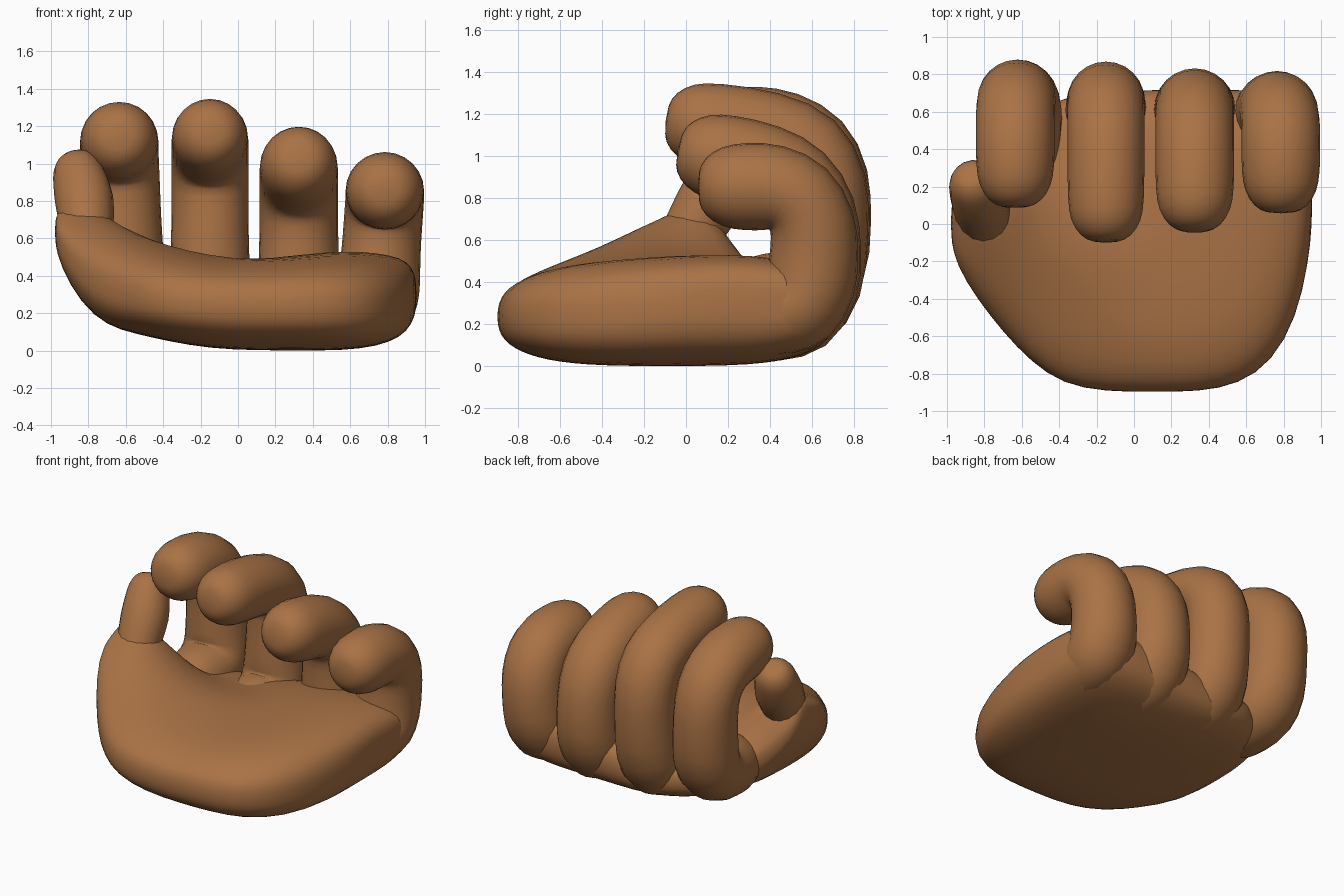
import bpy, bmesh, math
from mathutils import Vector

if "Cube" in bpy.data.objects:
    bpy.data.objects.remove(bpy.data.objects["Cube"])

skin = bpy.data.materials.new("brown skin")
skin.diffuse_color = (0.40, 0.17, 0.06, 1)
skin.use_nodes = True
skin.node_tree.nodes["Principled BSDF"].inputs["Base Color"].default_value = skin.diffuse_color


def loft(name, rings):
    """Skin a list of closed rings, cap the ends and smooth the result."""
    bm = bmesh.new()
    rows = [[bm.verts.new(p) for p in ring] for ring in rings]
    n = len(rows[0])
    for a, b in zip(rows, rows[1:]):
        for i in range(n):
            bm.faces.new((a[i], a[(i + 1) % n], b[(i + 1) % n], b[i]))
    bm.faces.new(rows[0][::-1])
    bm.faces.new(rows[-1])
    bmesh.ops.recalc_face_normals(bm, faces=bm.faces)
    me = bpy.data.meshes.new(name)
    bm.to_mesh(me)
    bm.free()
    me.materials.append(skin)
    ob = bpy.data.objects.new(name, me)
    bpy.context.collection.objects.link(ob)
    mod = ob.modifiers.new("smooth", 'SUBSURF')
    mod.levels = mod.render_levels = 1
    for p in me.polygons:
        p.use_smooth = True
    return ob


def tube(name, path, radii, side=Vector((1, 0, 0)), sides=12):
    """Round limb along a path, with blunt domed ends."""
    pts = [Vector(p) for p in path]
    d0, d1 = (pts[0] - pts[1]).normalized(), (pts[-1] - pts[-2]).normalized()
    dome = [(0.5, 0.92), (0.86, 0.67), (1.02, 0.35)]
    r0, r1 = radii[0], radii[-1]
    stations = [(pts[0] + d0 * r0 * a, r0 * b, -d0) for a, b in reversed(dome)]
    for i, p in enumerate(pts):
        t = pts[min(i + 1, len(pts) - 1)] - pts[max(i - 1, 0)]
        stations.append((p, radii[i], t.normalized()))
    stations += [(pts[-1] + d1 * r1 * a, r1 * b, d1) for a, b in dome]
    rings = []
    for c, r, t in stations:
        u = (side - t * side.dot(t)).normalized()
        v = t.cross(u)
        rings.append([c + (u * math.cos(k) + v * math.sin(k)) * r
                      for k in (2 * math.pi * i / sides for i in range(sides))])
    return loft(name, rings)


# Palm: sections across x as (x, front y, back y, bottom z, front top z, ridge z)
sections = [
    (-0.98, -0.08, 0.10, 0.58, 0.68, 0.72),
    (-0.95, -0.22, 0.18, 0.45, 0.64, 0.78),
    (-0.84, -0.40, 0.26, 0.25, 0.57, 0.81),
    (-0.70, -0.58, 0.40, 0.13, 0.52, 0.78),
    (-0.55, -0.74, 0.60, 0.09, 0.50, 0.69),
    (-0.38, -0.86, 0.68, 0.05, 0.48, 0.61),
    (-0.15, -0.90, 0.71, 0.01, 0.47, 0.53),
    (0.10, -0.90, 0.72, 0.00, 0.47, 0.49),
    (0.35, -0.90, 0.72, 0.00, 0.48, 0.52),
    (0.56, -0.86, 0.72, 0.00, 0.48, 0.54),
    (0.74, -0.74, 0.71, 0.02, 0.46, 0.53),
    (0.87, -0.50, 0.68, 0.07, 0.42, 0.50),
    (0.93, -0.22, 0.62, 0.14, 0.38, 0.45),
    (0.955, 0.00, 0.52, 0.22, 0.32, 0.38),
]


def palm_ring(x, yf, yb, zb, tf, tb, n=32):
    ring = []
    for i in range(n):
        k = 2 * math.pi * i / n
        c, s = math.cos(k), math.sin(k)
        c = math.copysign(abs(c) ** 0.6, c)
        s = math.copysign(abs(s) ** 0.75, s)
        y = (yf + yb) / 2 + (yb - yf) / 2 * c
        # the top climbs to a ridge; beside the thumb it drops away behind it
        top = tf + (tb - tf) * min(1, (y - yf) / (0.08 - yf))
        if x < 0.0 and y > 0.08:
            top = max(tb - 1.3 * (y - 0.08), 0.42)
        ring.append((x, y, (zb + top) / 2 + (top - zb) / 2 * s))
    return ring


loft("palm", [palm_ring(*s) for s in sections])

# Fingers: (name, x at base, x at tip, radius, path in y and z)
fingers = [
    ("index_finger", -0.60, -0.635, 0.22,
     [(0.40, 0.33), (0.58, 0.35), (0.66, 0.47), (0.67, 0.68), (0.675, 0.90),
      (0.61, 1.04), (0.47, 1.11), (0.31, 1.125)]),
    ("middle_finger", -0.15, -0.15, 0.215,
     [(0.40, 0.24), (0.57, 0.26), (0.645, 0.38), (0.66, 0.64), (0.675, 0.88),
      (0.60, 1.04), (0.40, 1.11), (0.12, 1.145)]),
    ("ring_finger", 0.325, 0.325, 0.22,
     [(0.40, 0.23), (0.56, 0.25), (0.62, 0.37), (0.625, 0.56), (0.615, 0.74),
      (0.53, 0.88), (0.38, 0.95), (0.18, 0.99)]),
    ("little_finger", 0.735, 0.785, 0.22,
     [(0.45, 0.26), (0.55, 0.28), (0.60, 0.39), (0.61, 0.53), (0.61, 0.68),
      (0.54, 0.81), (0.42, 0.855), (0.28, 0.855)]),
]
for name, xb, xt, r, path in fingers:
    n = len(path) - 1
    pts = [(xb + (xt - xb) * min(1, i / (n - 2)), y, z)
           for i, (y, z) in enumerate(path)]
    # bases are a little fuller so neighbouring knuckles meet
    radii = [r, r + 0.015, r + 0.01] + [r] * (n - 2)
    tube(name, pts, radii)

# Thumb: short, rising from the raised left edge of the palm
tube("thumb", [(-0.80, -0.02, 0.55), (-0.81, 0.05, 0.68),
               (-0.82, 0.13, 0.81), (-0.845, 0.19, 0.91)],
     [0.15, 0.16, 0.18, 0.16], sides=8)
